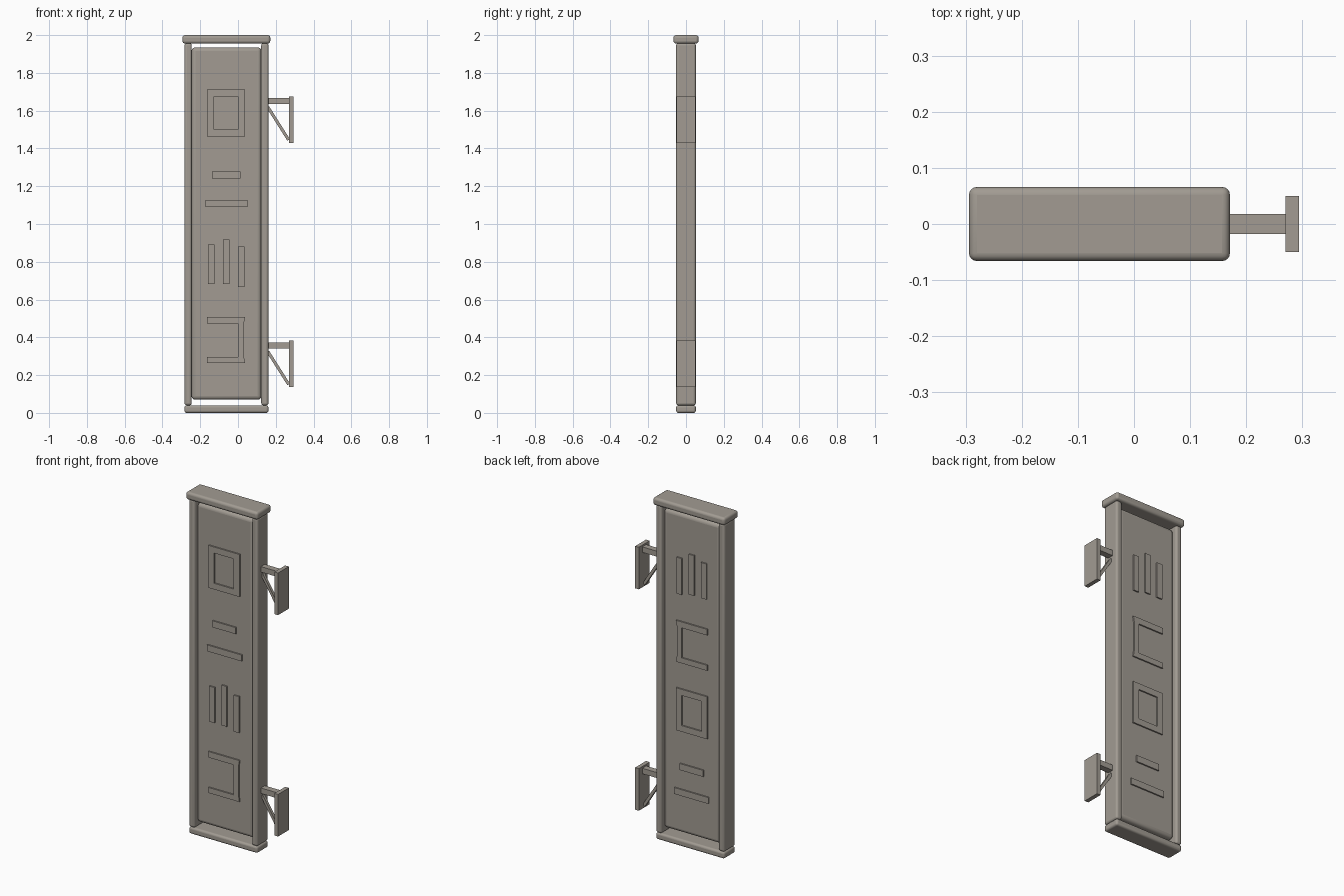
import bpy, bmesh, math
from mathutils import Vector

if "Cube" in bpy.data.objects:
    bpy.data.objects.remove(bpy.data.objects["Cube"], do_unlink=True)

grey = bpy.data.materials.new("warm grey")
grey.use_nodes = True
COLOUR = (0.36, 0.33, 0.29, 1)
grey.diffuse_color = COLOUR
grey.node_tree.nodes["Principled BSDF"].inputs["Base Color"].default_value = COLOUR


def finish(name, bm, bevel=0):
    bmesh.ops.recalc_face_normals(bm, faces=bm.faces)
    mesh = bpy.data.meshes.new(name)
    bm.to_mesh(mesh)
    bm.free()
    mesh.materials.append(grey)
    ob = bpy.data.objects.new(name, mesh)
    bpy.context.collection.objects.link(ob)
    if bevel:
        mod = ob.modifiers.new("rounded edges", 'BEVEL')
        mod.width = bevel
        mod.segments = 4
        bpy.ops.object.select_all(action='DESELECT')
        ob.select_set(True)
        bpy.context.view_layer.objects.active = ob
        bpy.ops.object.shade_smooth_by_angle(angle=math.radians(35))
    return ob


def box(name, x, y, z, bevel=0):
    """Box given by its (low, high) range on each axis."""
    bm = bmesh.new()
    bmesh.ops.create_cube(bm, size=1)
    for v in bm.verts:
        v.co = [lo + (c + 0.5) * (hi - lo) for c, (lo, hi) in zip(v.co, (x, y, z))]
    return finish(name, bm, bevel)


def plate(name, outline, y0, y1):
    """Outline in x and z, extruded along y."""
    bm = bmesh.new()
    face = bm.faces.new([bm.verts.new((x, y0, z)) for x, z in outline])
    out = bmesh.ops.extrude_face_region(bm, geom=[face])
    for v in out["geom"]:
        if isinstance(v, bmesh.types.BMVert):
            v.co.y = y1
    return finish(name, bm)


# Frame
DEPTH = (-0.052, 0.052)
box("top_cap", (-0.294, 0.171), (-0.066, 0.066), (1.955, 2.0), 0.014)
box("bottom_rail", (-0.283, 0.161), DEPTH, (0, 0.04), 0.012)
box("left_post", (0.123, 0.161), DEPTH, (0.04, 1.957), 0.012)
box("right_post", (-0.283, -0.245), DEPTH, (0.04, 1.957), 0.012)

# Sign panel
FACE = 0.032
box("panel", (-0.246, 0.124), (-FACE, FACE), (0.07, 1.935), 0.02)


# Raised patterns, one per slot, with z measured from the slot centre
def square_ring(side, z):
    def rect(x0, x1, h):
        return [(x0, z - h), (x1, z - h), (x1, z + h), (x0, z + h)]
    outer, inner = rect(-0.164, 0.037, 0.124), rect(-0.127, 0, 0.088)
    bm = bmesh.new()
    loops = [[bm.verts.new((x, side * y, w)) for x, w in ring]
             for y in (FACE - 0.004, FACE + 0.008) for ring in (outer, inner)]
    for a, b in ((0, 1), (2, 3), (0, 2), (1, 3)):
        for i in range(4):
            j = (i + 1) % 4
            bm.faces.new((loops[a][i], loops[a][j], loops[b][j], loops[b][i]))
    finish("square_ring", bm)


def bars(name, side, z, ranges):
    y = sorted((side * (FACE - 0.004), side * (FACE + 0.008)))
    for x0, x1, z0, z1 in ranges:
        box(name, (x0, x1), y, (z + z0, z + z1))


def two_bars(side, z):
    bars("flat_bar", side, z, [(-0.138, 0.013, 0.052, 0.09), (-0.172, 0.05, -0.097, -0.06)])


def three_bars(side, z):
    bars("upright_bar", side, z, [(-0.159, -0.124, -0.107, 0.101),
                                  (-0.079, -0.045, -0.107, 0.128),
                                  (0, 0.034, -0.123, 0.09)])


def open_hook(side, z):
    outline = [(-0.164, 0.12), (0.037, 0.12), (0.031, 0.085), (0.031, -0.085),
               (0.037, -0.122), (-0.164, -0.122), (-0.164, -0.09), (0, -0.09),
               (0, 0.085), (-0.164, 0.085)]
    plate("open_hook", [(x, z + w) for x, w in outline],
          side * (FACE - 0.004), side * (FACE + 0.008))


SLOTS = (1.588, 1.188, 0.79, 0.387)
for side, order in ((-1, (square_ring, two_bars, three_bars, open_hook)),
                    (1, (three_bars, open_hook, square_ring, two_bars))):
    for z, pattern in zip(SLOTS, order):
        pattern(side, z)

# Wall brackets
for level, z in (("upper", 1.553), ("lower", 0.259)):
    box(level + "_wall_plate", (0.27, 0.294), (-0.05, 0.05), (z - 0.123, z + 0.123))
    box(level + "_arm", (0.155, 0.275), (-0.018, 0.018), (z + 0.081, z + 0.113))
    a, b = Vector((0.158, z + 0.066)), Vector((0.268, z - 0.108))
    side = (b - a).orthogonal().normalized() * 0.008
    plate(level + "_brace", [a + side, b + side, b - side, a - side], -0.008, 0.008)
